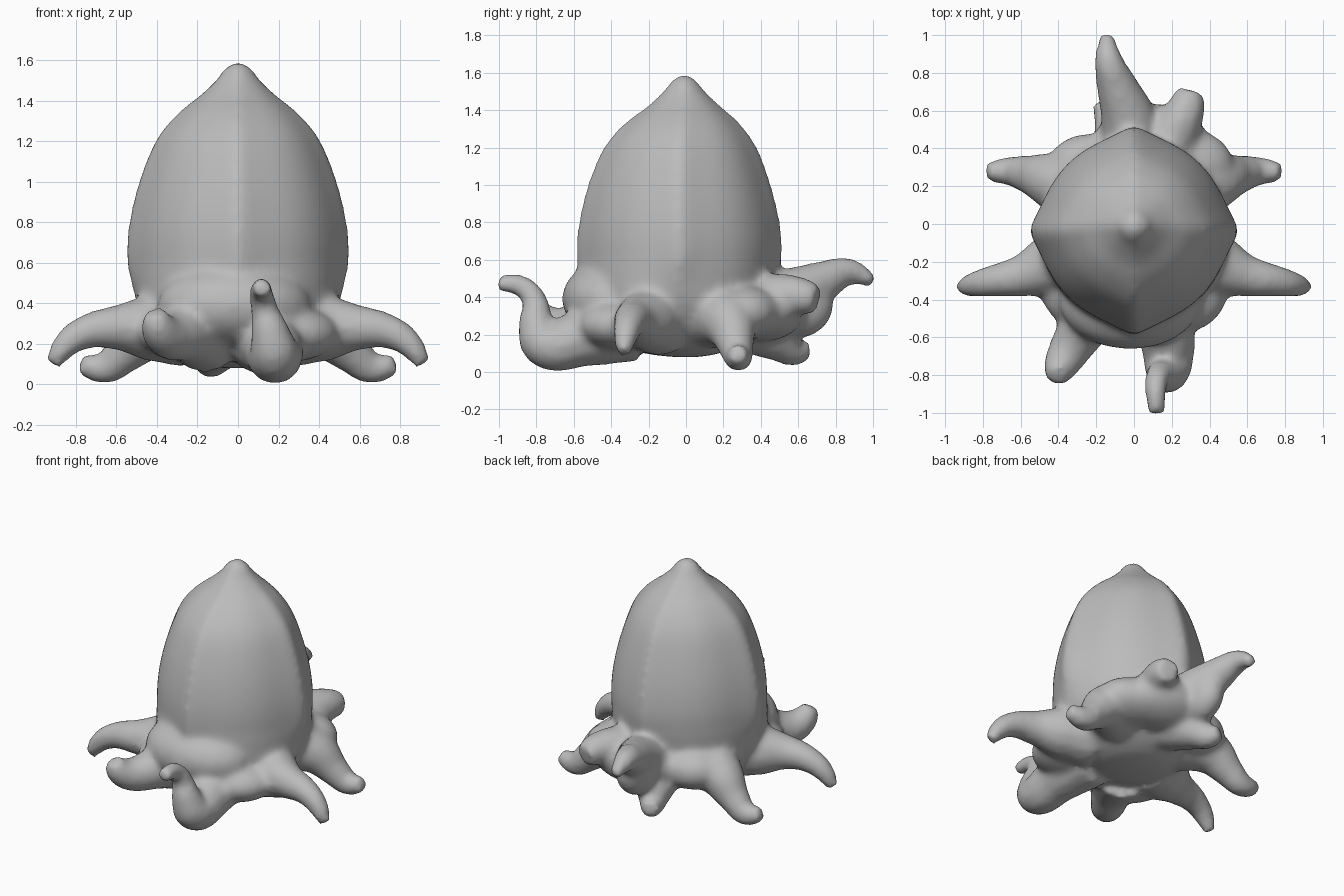
import bpy, bmesh, math
from mathutils import Vector

old = bpy.data.objects.get("Cube")
if old:
    bpy.data.objects.remove(old, do_unlink=True)

grey = bpy.data.materials.new("plain_grey")
grey.use_nodes = True
grey.diffuse_color = (0.5, 0.5, 0.5, 1)
grey.node_tree.nodes["Principled BSDF"].inputs["Base Color"].default_value = (0.5, 0.5, 0.5, 1)

creature = bmesh.new()


def smooth_rows(rows, steps):
    """Catmull-Rom curve through the profile rows."""
    pts = [Vector(r) for r in rows]
    pts = [pts[0]] + pts + [pts[-1]]
    out = []
    for a, b, c, d in zip(pts, pts[1:], pts[2:], pts[3:]):
        for s in range(steps):
            t = s / steps
            out.append(b + 0.5 * t * (c - a + t * (2 * a - 5 * b + 4 * c - d + t * (3 * (b - c) + d - a))))
    return out + [pts[-1]]


def add_mantle(bm):
    """Bullet-shaped body with four raised seams: rows of z, radius, centre y."""
    rows = [(0.08, 0.06, 0), (0.1, 0.2, -0.02), (0.16, 0.33, -0.03), (0.25, 0.42, -0.045),
            (0.36, 0.485, -0.055), (0.47, 0.52, -0.045), (0.62, 0.552, -0.035), (0.8, 0.54, -0.035),
            (1.0, 0.492, -0.035), (1.2, 0.412, -0.03), (1.33, 0.31, -0.02), (1.42, 0.2, -0.01),
            (1.5, 0.115, -0.01), (1.555, 0.075, -0.01), (1.588, 0.03, -0.01)]
    count = 72
    rings = []
    for z, r, cy in smooth_rows(rows, 4):
        seam = 0.1 * min(1, max(0, (z - 0.35) * 4))
        ring = []
        for i in range(count):
            a = math.tau * i / count
            off = (a + math.pi / 4) % (math.pi / 2) - math.pi / 4
            rr = r * (1 - seam + seam * math.exp(-abs(off / 0.2) ** 1.4))
            ring.append(bm.verts.new((rr * math.cos(a), cy + rr * math.sin(a), z)))
        rings.append(ring)
    for lo, hi in zip(rings, rings[1:]):
        for i in range(count):
            j = (i + 1) % count
            bm.faces.new((lo[i], lo[j], hi[j], hi[i]))
    bm.faces.new(rings[0][::-1])
    bm.faces.new(rings[-1])


def add_arm(bm, path, mirror=False):
    """Tapered tube through (x, y, z, radius) points."""
    curve = bpy.data.curves.new("arm_path", "CURVE")
    curve.dimensions = "3D"
    curve.bevel_depth = 1
    curve.bevel_resolution = 4
    curve.resolution_u = 8
    curve.use_fill_caps = True
    spline = curve.splines.new("BEZIER")
    spline.bezier_points.add(len(path) - 1)
    for point, (x, y, z, r) in zip(spline.bezier_points, path):
        point.co = (-x if mirror else x, y, z)
        point.radius = r
        point.handle_left_type = point.handle_right_type = "AUTO"
    helper = bpy.data.objects.new("arm_helper", curve)
    bpy.context.scene.collection.objects.link(helper)
    bpy.context.view_layer.update()
    mesh = bpy.data.meshes.new_from_object(helper.evaluated_get(bpy.context.evaluated_depsgraph_get()))
    bm.from_mesh(mesh)
    bpy.data.objects.remove(helper, do_unlink=True)
    bpy.data.meshes.remove(mesh)


def add_lump(bm, centre, size):
    """Ellipsoid web of flesh between arms."""
    made = bmesh.ops.create_icosphere(bm, subdivisions=3, radius=1)["verts"]
    for v in made:
        v.co = Vector(c + s * p for c, s, p in zip(centre, size, v.co))


add_mantle(creature)

# Paired side arms
side_front = [(0.25, -0.14, 0.28, 0.2), (0.45, -0.22, 0.28, 0.165), (0.6, -0.275, 0.28, 0.112),
              (0.74, -0.3, 0.262, 0.087), (0.845, -0.32, 0.2, 0.07), (0.915, -0.335, 0.1, 0.042)]
side_back = [(0.25, 0.14, 0.32, 0.2), (0.44, 0.23, 0.26, 0.15), (0.57, 0.265, 0.145, 0.1),
             (0.66, 0.28, 0.08, 0.08), (0.78, 0.275, 0.1, 0.052)]
for flip in (False, True):
    add_arm(creature, side_front, flip)
    add_arm(creature, side_back, flip)

# Front arms, the left one curling upward in a hook
add_arm(creature, [(-0.15, -0.3, 0.25, 0.2), (-0.26, -0.53, 0.25, 0.14), (-0.355, -0.69, 0.24, 0.11),
                   (-0.395, -0.765, 0.29, 0.09), (-0.405, -0.8, 0.36, 0.055)])
add_arm(creature, [(0.12, -0.3, 0.25, 0.2), (0.17, -0.56, 0.18, 0.155), (0.18, -0.75, 0.15, 0.132),
                   (0.16, -0.8, 0.25, 0.1), (0.13, -0.805, 0.37, 0.07),
                   (0.115, -0.87, 0.455, 0.06), (0.12, -1.005, 0.475, 0.047)])

# Rear arms
add_arm(creature, [(0, 0.35, 0.33, 0.18), (-0.03, 0.56, 0.41, 0.15), (-0.09, 0.73, 0.485, 0.112),
                   (-0.135, 0.87, 0.535, 0.077), (-0.145, 1.005, 0.485, 0.037)])
add_arm(creature, [(0.14, 0.36, 0.35, 0.18), (0.23, 0.52, 0.4, 0.13), (0.275, 0.61, 0.405, 0.105),
                   (0.3, 0.7, 0.385, 0.08)])
add_arm(creature, [(-0.04, 0.32, 0.26, 0.16), (-0.1, 0.49, 0.17, 0.12), (-0.14, 0.58, 0.11, 0.08),
                   (-0.175, 0.65, 0.125, 0.055)])

# Webs that fill the skirt between the arms: centre, size
webs = [((-0.02, -0.4, 0.39), (0.38, 0.265, 0.21)),
        ((0.09, 0.4, 0.33), (0.32, 0.24, 0.17)),
        ((-0.05, 0.6, 0.36), (0.12, 0.19, 0.18)),
        ((0.27, 0.31, 0.32), (0.26, 0.2, 0.15)),
        ((-0.24, 0.28, 0.31), (0.23, 0.2, 0.15)),
        ((0.25, -0.35, 0.25), (0.25, 0.23, 0.14)),
        ((-0.26, -0.34, 0.26), (0.24, 0.22, 0.14))]
for centre, size in webs:
    add_lump(creature, centre, size)

bmesh.ops.remove_doubles(creature, verts=creature.verts, dist=0.0005)
bmesh.ops.recalc_face_normals(creature, faces=creature.faces)
mesh = bpy.data.meshes.new("creature_body")
creature.to_mesh(mesh)
creature.free()
mesh.materials.append(grey)
body = bpy.data.objects.new("creature_body", mesh)
bpy.context.scene.collection.objects.link(body)

# Fuse all parts into one skin and soften the joins
remesh = body.modifiers.new("fuse", "REMESH")
remesh.mode = "VOXEL"
remesh.voxel_size = 0.02
remesh.use_smooth_shade = True
soften = body.modifiers.new("soften", "SMOOTH")
soften.factor = 0.5
soften.iterations = 14
